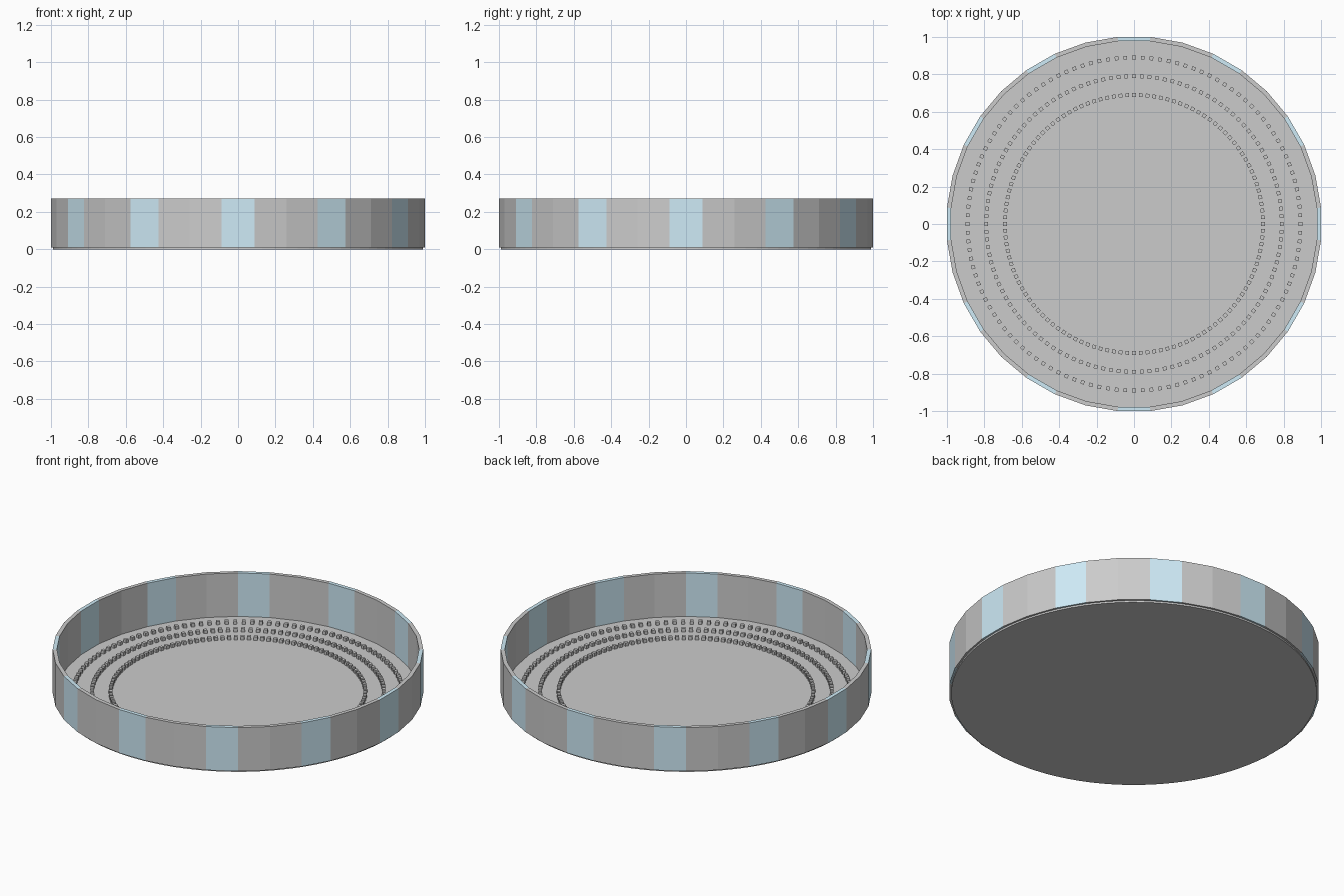
import bpy, bmesh
from math import cos, sin, radians, pi
from mathutils import Matrix

if "Cube" in bpy.data.objects:
    bpy.data.objects.remove(bpy.data.objects["Cube"])

R_OUT, R_IN = 1.0038, 0.981
Z_FLOOR, Z_TOP = 0.01, 0.27


def finish(bm, name, color=None):
    bmesh.ops.recalc_face_normals(bm, faces=bm.faces)
    mesh = bpy.data.meshes.new(name)
    bm.to_mesh(mesh)
    bm.free()
    obj = bpy.data.objects.new(name, mesh)
    bpy.context.collection.objects.link(obj)
    if color:
        mat = bpy.data.materials.new(name + "_material")
        mat.diffuse_color = color
        mat.use_nodes = True
        mat.node_tree.nodes["Principled BSDF"].inputs["Base Color"].default_value = mat.diffuse_color
        mesh.materials.append(mat)
    return obj


def add_panel(bm, deg):
    # one flat 10 degree wall segment, mitred at both ends
    a, b = radians(deg - 5), radians(deg + 5)
    rim = [(R_OUT, a), (R_OUT, b), (R_IN, b), (R_IN, a)]
    low, high = [[bm.verts.new((r * cos(t), r * sin(t), z)) for r, t in rim]
                 for z in (Z_FLOOR, Z_TOP)]
    bm.faces.new(low)
    bm.faces.new(high)
    for i in range(4):
        j = (i + 1) % 4
        bm.faces.new((low[i], low[j], high[j], high[i]))


# floor disc
bm = bmesh.new()
bmesh.ops.create_cone(bm, cap_ends=True, segments=96, radius1=0.99, radius2=0.99,
                      depth=Z_FLOOR, matrix=Matrix.Translation((0, 0, Z_FLOOR / 2)))
finish(bm, "floor")

# wall ring: every third panel is glass
walls, glass = bmesh.new(), bmesh.new()
for k in range(36):
    add_panel(glass if k % 3 == 0 else walls, k * 10)
finish(walls, "wall_panels")
finish(glass, "window_panels", (0.62, 0.83, 0.93, 1))

# three rings of small seats
for name, radius in (("outer", 0.89), ("middle", 0.79), ("inner", 0.69)):
    bm = bmesh.new()
    for k in range(120):
        m = (Matrix.Rotation(2 * pi * k / 120, 4, 'Z')
             @ Matrix.Translation((radius, 0, Z_FLOOR + 0.01)))
        bmesh.ops.create_cube(bm, size=0.02, matrix=m)
    finish(bm, name + "_seat_ring")
